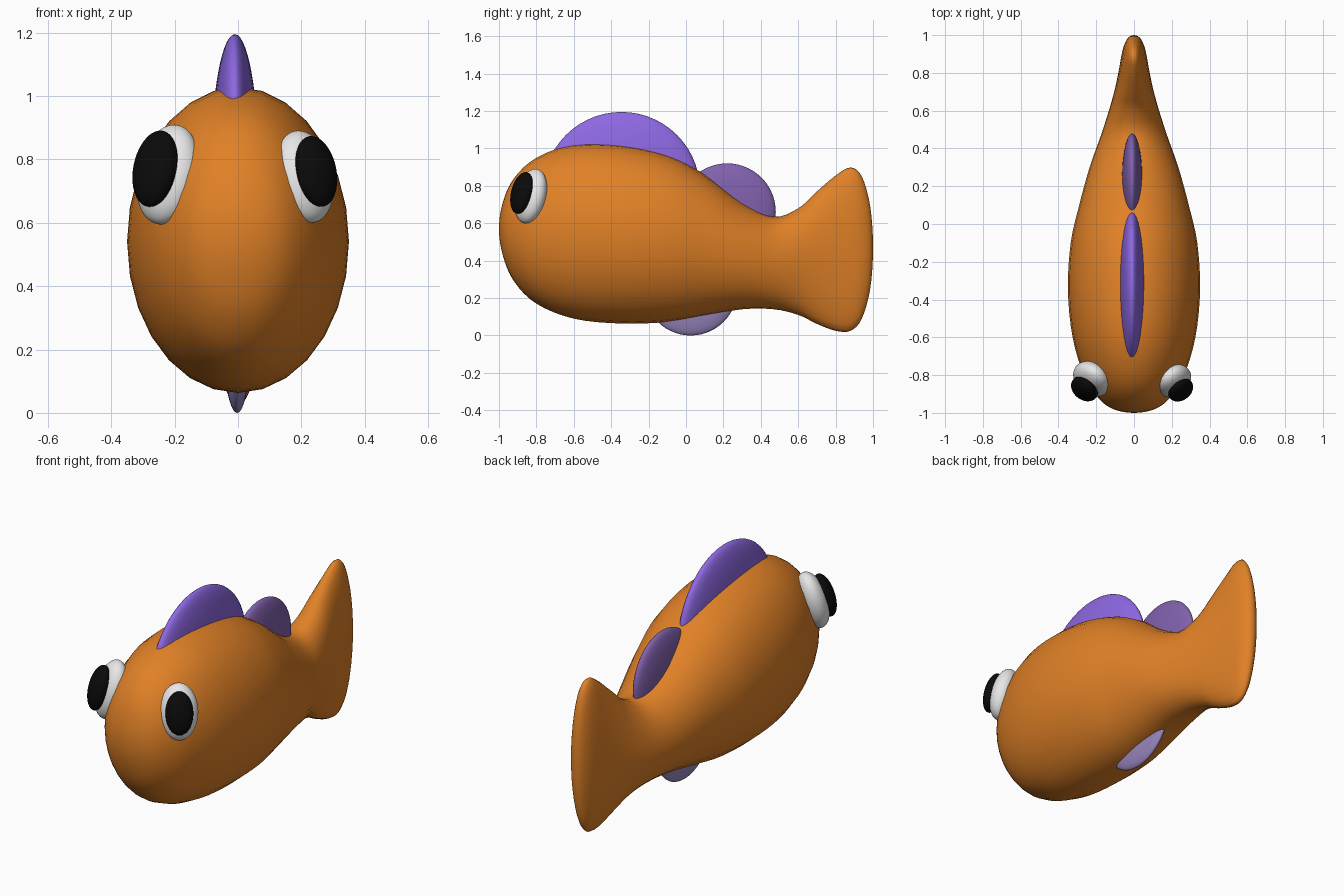
import bpy
import bmesh
import math
from mathutils import Vector, Matrix

default = bpy.data.objects.get("Cube")
if default:
    bpy.data.objects.remove(default, do_unlink=True)


def material(name, colour):
    mat = bpy.data.materials.new(name)
    mat.use_nodes = True
    rgba = (*colour, 1.0)
    mat.diffuse_color = rgba
    mat.node_tree.nodes["Principled BSDF"].inputs["Base Color"].default_value = rgba
    return mat


orange = material("orange", (0.75, 0.22, 0.02))
violet = material("bright violet", (0.27, 0.14, 0.77))
dusty_violet = material("dusty violet", (0.22, 0.12, 0.42))
pale_violet = material("pale violet", (0.32, 0.24, 0.52))
white = material("white", (0.8, 0.8, 0.8))
black = material("black", (0.003, 0.003, 0.003))


def finish(name, bm, mat):
    """Turn a bmesh into a smooth shaded object."""
    bmesh.ops.recalc_face_normals(bm, faces=bm.faces)
    for face in bm.faces:
        face.smooth = True
    mesh = bpy.data.meshes.new(name)
    bm.to_mesh(mesh)
    bm.free()
    mesh.materials.append(mat)
    obj = bpy.data.objects.new(name, mesh)
    bpy.context.scene.collection.objects.link(obj)
    return obj


def ellipsoid(name, centre, radii, mat, rotation=Matrix()):
    bm = bmesh.new()
    matrix = Matrix.Translation(centre) @ rotation @ Matrix.Diagonal((*radii, 1))
    bmesh.ops.create_uvsphere(bm, u_segments=40, v_segments=28, radius=1, matrix=matrix)
    return finish(name, bm, mat)


def spline(a, b, c, d, t):
    """Catmull-Rom interpolation between b and c."""
    return [0.5 * (2 * q + (r - p) * t + (2 * p - 5 * q + 4 * r - s) * t ** 2
                   + (3 * q - p - 3 * r + s) * t ** 3)
            for p, q, r, s in zip(a, b, c, d)]


# Body and tail: elliptical sections given as y, top, bottom, half width
stations = [
    (-1.0, 0.57, 0.57, 0), (-0.98, 0.71, 0.43, 0.11), (-0.92, 0.84, 0.29, 0.19),
    (-0.8, 0.95, 0.17, 0.265), (-0.6, 1.02, 0.09, 0.325), (-0.35, 1.02, 0.064, 0.35),
    (-0.1, 0.965, 0.072, 0.335), (0.1, 0.86, 0.105, 0.29), (0.3, 0.71, 0.14, 0.235),
    (0.47, 0.635, 0.14, 0.175), (0.6, 0.68, 0.11, 0.133), (0.7, 0.77, 0.062, 0.105),
    (0.8, 0.855, 0.025, 0.083), (0.88, 0.898, 0.025, 0.069), (0.94, 0.85, 0.09, 0.055),
    (0.985, 0.69, 0.25, 0.032), (1.0, 0.47, 0.47, 0),
]


def mirrored(station):
    y, top, bottom, width = station
    return (y, bottom, top, -width)


def build_body(segments=28, steps=4):
    keys = [mirrored(stations[1]), *stations, mirrored(stations[-2])]
    sections = [spline(*keys[i:i + 4], step / steps)
                for i in range(len(stations) - 1) for step in range(steps)]
    sections.append(stations[-1])
    bm = bmesh.new()
    rings = []
    for y, top, bottom, width in sections:
        middle, height = (top + bottom) / 2, (top - bottom) / 2
        angles = [math.tau * k / segments for k in range(segments)]
        rings.append([bm.verts.new((width * math.cos(a), y, middle + height * math.sin(a)))
                      for a in angles])
    for near, far in zip(rings, rings[1:]):
        for k in range(segments):
            n = (k + 1) % segments
            bm.faces.new((near[k], near[n], far[n], far[k]))
    bmesh.ops.remove_doubles(bm, verts=bm.verts, dist=0.0005)
    return finish("body", bm, orange)


build_body()

# Fins: thin round blades sunk into the body
ellipsoid("front_dorsal_fin", (-0.01, -0.345, 0.775), (0.075, 0.42, 0.42), violet)
ellipsoid("rear_dorsal_fin", (-0.01, 0.22, 0.66), (0.055, 0.26, 0.26), dusty_violet)
ellipsoid("belly_fin", (-0.003, 0.025, 0.25), (0.045, 0.25, 0.25), pale_violet)


# Eyes: a flattened white with a bulging pupil, facing out, forward and up
def build_eye(side, sign, centre, size):
    facing = Vector((sign * 0.58, -0.76, 0.27)).normalized()
    rotation = facing.to_track_quat("Y", "Z").to_matrix().to_4x4()
    centre = Vector(centre)
    ellipsoid(side + "_eye_white", centre,
              [size * r for r in (0.1, 0.07, 0.15)], white, rotation)
    ellipsoid(side + "_pupil", centre + facing * 0.063 * size,
              [size * r for r in (0.072, 0.047, 0.115)], black, rotation)


build_eye("left", 1, (0.21, -0.83, 0.745), 1.0)
build_eye("right", -1, (-0.222, -0.82, 0.752), 1.08)
